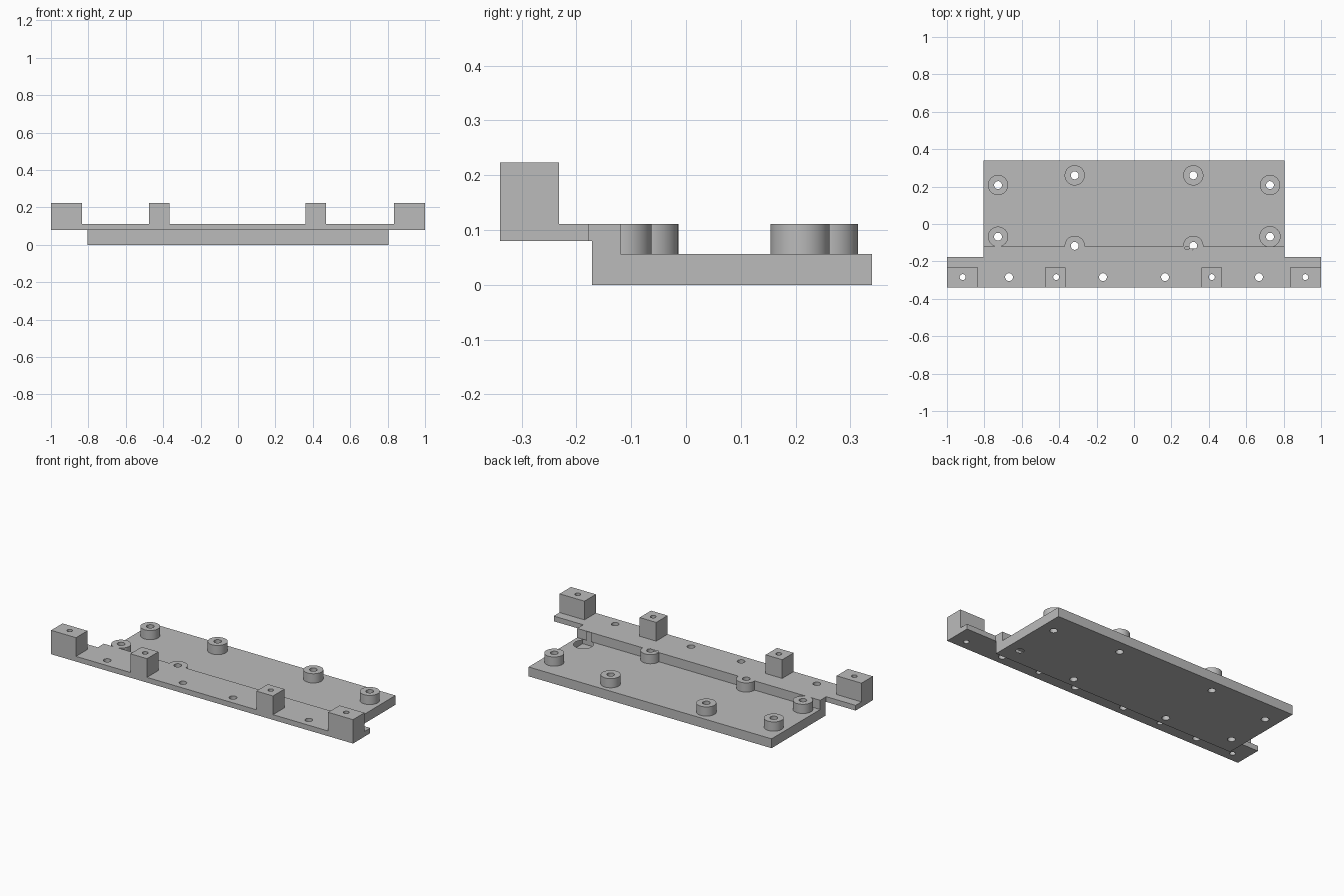
import bpy

if "Cube" in bpy.data.objects:
    bpy.data.objects.remove(bpy.data.objects["Cube"])

grey = bpy.data.materials.new("plain grey")
grey.diffuse_color = (0.5, 0.5, 0.5, 1)
grey.use_nodes = True
grey.node_tree.nodes["Principled BSDF"].inputs["Base Color"].default_value = grey.diffuse_color


def finish(name, ob):
    ob.name = name
    ob.data.materials.append(grey)
    return ob


def box(name, x0, x1, y0, y1, z0, z1):
    bpy.ops.mesh.primitive_cube_add(size=1, location=((x0 + x1) / 2, (y0 + y1) / 2, (z0 + z1) / 2))
    ob = bpy.context.object
    ob.scale = (x1 - x0, y1 - y0, z1 - z0)
    bpy.ops.object.transform_apply(location=True, rotation=False, scale=True)
    return finish(name, ob)


def cylinder(name, x, y, r, z0, z1):
    bpy.ops.mesh.primitive_cylinder_add(vertices=48, radius=r, depth=z1 - z0, location=(x, y, (z0 + z1) / 2))
    return finish(name, bpy.context.object)


def boolean(target, tool, operation):
    mod = target.modifiers.new("bool", 'BOOLEAN')
    mod.operation, mod.solver, mod.object = operation, 'EXACT', tool
    bpy.context.view_layer.objects.active = target
    bpy.ops.object.modifier_apply(modifier=mod.name)
    bpy.data.objects.remove(tool)


BASE, LEDGE = 0.056, 0.111
bosses = [(s * x, y) for s in (-1, 1)
          for x, y in ((0.727, 0.208), (0.317, 0.26), (0.727, -0.068), (0.317, -0.117))]

# Main plate, raised ledge and overhanging front rail
plate = box("mounting_plate", -0.805, 0.805, -0.172, 0.34, 0, BASE)
parts = [box("ledge", -0.805, 0.805, -0.172, -0.12, 0, LEDGE),
         box("front_rail", -1, 1, -0.34, -0.177, 0.08, LEDGE),
         box("rail_joint", -0.805, 0.805, -0.20, -0.15, 0.08, LEDGE)]

# Upright blocks on the rail
for x0, x1 in ((-1, -0.835), (-0.475, -0.365), (0.36, 0.47), (0.835, 1)):
    parts.append(box("rail_block", x0, x1, -0.34, -0.232, 0.08, 0.223))

# Round standoffs
for x, y in bosses:
    parts.append(cylinder("standoff", x, y, 0.054, 0.02, LEDGE))
for part in parts:
    boolean(plate, part, 'UNION')

# Through holes: standoffs, rail and blocks
holes = [(x, y, 0.021) for x, y in bosses]
holes += [(s * x, -0.284, r) for s in (-1, 1)
          for x, r in ((0.668, 0.021), (0.166, 0.021), (0.916, 0.016), (0.416, 0.016))]
for x, y, r in holes:
    boolean(plate, cylinder("hole_cutter", x, y, r, -0.1, 0.4), 'DIFFERENCE')

# Smooth round walls, sharp edges
bpy.ops.object.select_all(action='DESELECT')
plate.select_set(True)
bpy.context.view_layer.objects.active = plate
bpy.ops.object.shade_smooth_by_angle(angle=0.5)
